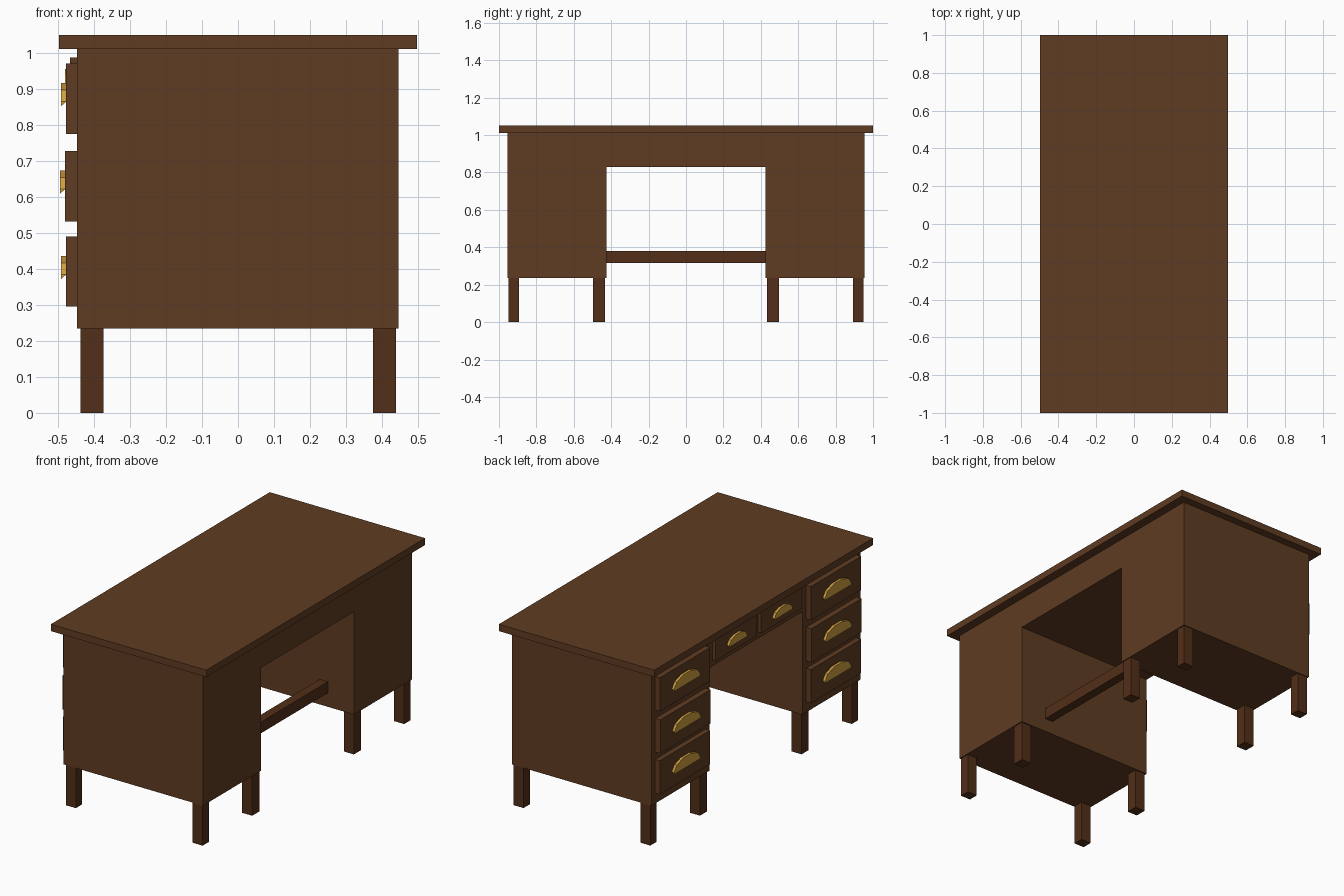
import bpy, bmesh
from math import cos, sin, pi

if "Cube" in bpy.data.objects:
    bpy.data.objects.remove(bpy.data.objects["Cube"])


def material(name, rgb):
    m = bpy.data.materials.new(name)
    m.diffuse_color = (*rgb, 1)
    m.use_nodes = True
    m.node_tree.nodes["Principled BSDF"].inputs["Base Color"].default_value = m.diffuse_color
    return m


WOOD = material("wood", (0.115, 0.045, 0.016))
DARK = material("dark_wood", (0.085, 0.028, 0.009))
BRASS = material("brass", (0.62, 0.34, 0.05))


def loft(name, back, front, mat):
    """Solid between two matching outlines."""
    bm = bmesh.new()
    a = [bm.verts.new(p) for p in back]
    b = [bm.verts.new(p) for p in front]
    n = len(a)
    bm.faces.new(a)
    bm.faces.new(b[::-1])
    for i in range(n):
        j = (i + 1) % n
        bm.faces.new((a[i], b[i], b[j], a[j]))
    bmesh.ops.recalc_face_normals(bm, faces=bm.faces)
    me = bpy.data.meshes.new(name)
    bm.to_mesh(me)
    bm.free()
    me.materials.append(mat)
    ob = bpy.data.objects.new(name, me)
    bpy.context.collection.objects.link(ob)
    return ob


def extrude_x(name, outline, x0, x1, mat):
    return loft(name, [(x0, y, z) for y, z in outline], [(x1, y, z) for y, z in outline], mat)


def box(name, x, y, z, mat):
    return extrude_x(name, [(y[0], z[0]), (y[1], z[0]), (y[1], z[1]), (y[0], z[1])], *x, mat)


def cup_handle(name, x, y, z, w, h):
    """Low-poly arched pull whose underside slopes up towards the drawer."""
    arch = [(y + w / 2 * cos(pi * i / 5), z + h * (0.2 + 0.8 * sin(pi * i / 5) / sin(pi * 0.4)))
            for i in range(6)]
    low = [(y - w / 2, z), (y + w / 2, z)]
    front = [(x - 0.014, a, b) for a, b in arch + low]
    back = [(x, a, max(b, z + h * 0.2)) for a, b in arch]
    back += [(x, a, b + h * 0.19) for a, b in low]
    return loft(name, back, front, BRASS)


# desk top
box("desk_top", (-0.497, 0.497), (-1, 1), (1.01, 1.05), WOOD)

# two pedestals joined by the apron, one bridge-shaped body
half = [(0.425, 0.83), (0.425, 0.235), (0.955, 0.235), (0.955, 1.01)]
extrude_x("desk_body", half + [(-y, z) for y, z in half[::-1]], -0.447, 0.445, WOOD)

# foot rail across the knee hole
box("foot_rail", (0.225, 0.277), (-0.425, 0.425), (0.315, 0.38), DARK)

for s, side in ((-1, "right"), (1, "left")):
    # legs
    for x0, end in ((-0.437, "drawer"), (0.375, "plain")):
        for y0, y1, pos in ((0.432, 0.497, "inner"), (0.892, 0.95, "outer")):
            box(f"{side}_{pos}_{end}_leg", (x0, x0 + 0.064), sorted((s * y0, s * y1)), (0, 0.235), DARK)
    # pedestal drawers
    for z, xf, row in ((0.295, -0.477, "lower"), (0.532, -0.48, "middle"), (0.775, -0.477, "upper")):
        box(f"{side}_{row}_drawer", (xf, -0.447), sorted((s * 0.46, s * 0.92)), (z, z + 0.195), WOOD)
        cup_handle(f"{side}_{row}_handle", xf, s * 0.69, z + 0.077, 0.24, 0.064)
    # apron drawers
    box(f"{side}_apron_drawer", (-0.466, -0.447), sorted((s * 0.02, s * 0.395)), (0.865, 0.987), WOOD)
    cup_handle(f"{side}_apron_handle", -0.466, s * 0.207, 0.907, 0.165, 0.048)
